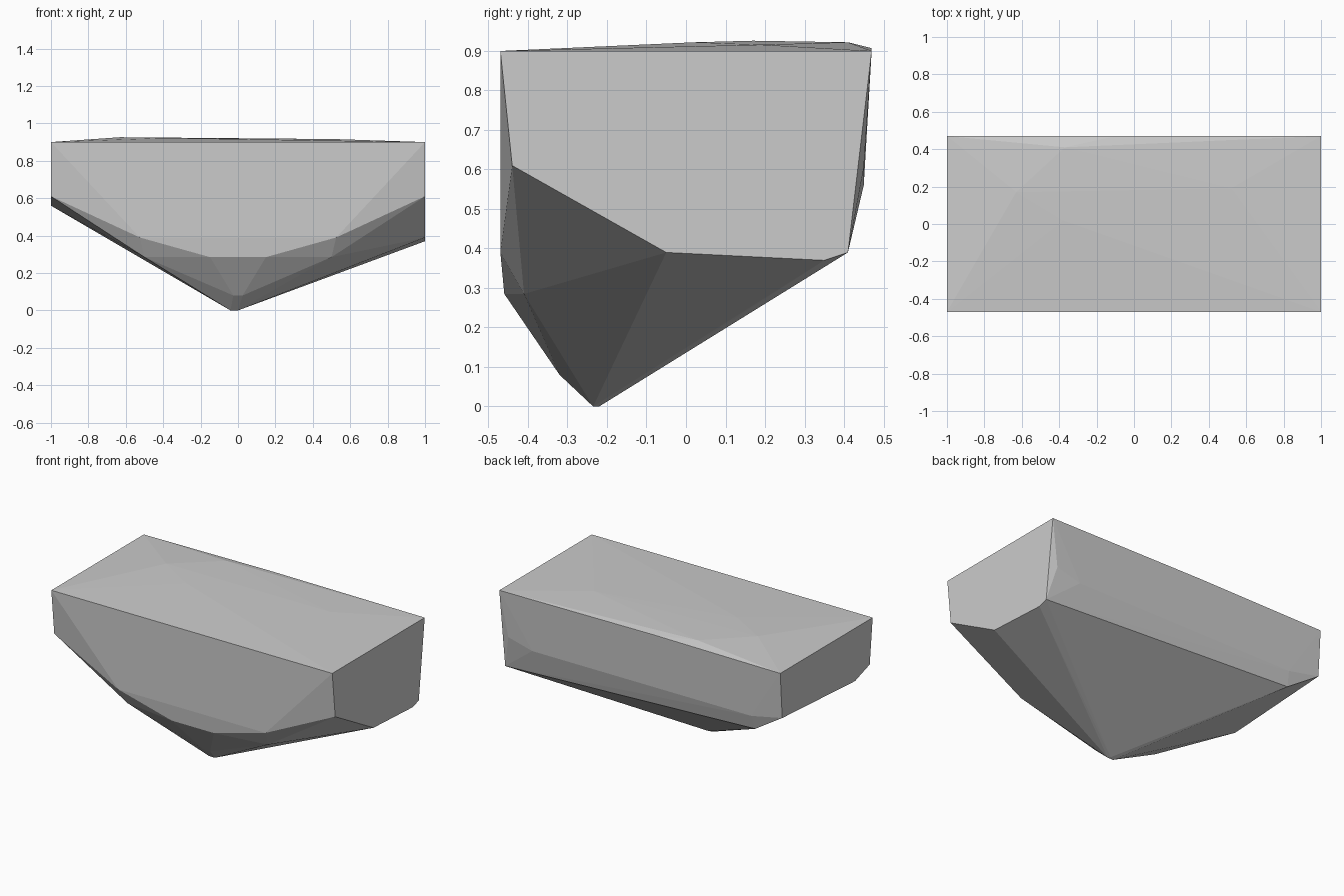
import bpy, bmesh

if "Cube" in bpy.data.objects:
    bpy.data.objects.remove(bpy.data.objects["Cube"])


def pair(x, y, z):
    """A corner and its mirror image across x = 0."""
    return [(x, y, z), (-x, y, z)]


corners = []
# Flat rim: four top corners
corners += pair(1, -0.47, 0.90) + pair(1, 0.47, 0.90)
# Slightly domed top
corners += [(-0.63, 0.17, 0.926), (-0.37, 0.41, 0.922), (-0.38, 0.02, 0.922),
            (0.52, 0.19, 0.916), (-0.1, 0.47, 0.907)]
# Front facets curving down to the tip
corners += pair(1, -0.44, 0.61) + pair(0.525, -0.47, 0.39)
corners += pair(0.15, -0.46, 0.285) + pair(0.5, -0.41, 0.285)
corners += pair(0.025, -0.32, 0.08)
# Back facets
corners += pair(0.78, 0.45, 0.56) + [(0.95, 0.45, 0.604), (-1, 0.45, 0.605),
                                    (-0.79, 0.425, 0.47)]
# Lower corners of the end faces
corners += [(1, -0.05, 0.39), (1, 0.35, 0.37), (1, 0.41, 0.39),
            (-1, -0.29, 0.56)]
# Small tip standing on the ground
corners += [(-0.04, -0.235, 0), (0.0, -0.235, 0), (-0.01, -0.22, 0)]

# Wrap the corners in a faceted stone
bm = bmesh.new()
for c in corners:
    bm.verts.new(c)
hull = bmesh.ops.convex_hull(bm, input=bm.verts[:])
unused = {g for g in hull["geom_interior"] + hull["geom_unused"]
          if isinstance(g, bmesh.types.BMVert)}
bmesh.ops.delete(bm, geom=list(unused), context='VERTS')
bmesh.ops.recalc_face_normals(bm, faces=bm.faces[:])

mesh = bpy.data.meshes.new("faceted_rock")
bm.to_mesh(mesh)
bm.free()
bpy.context.collection.objects.link(bpy.data.objects.new("faceted_rock", mesh))
